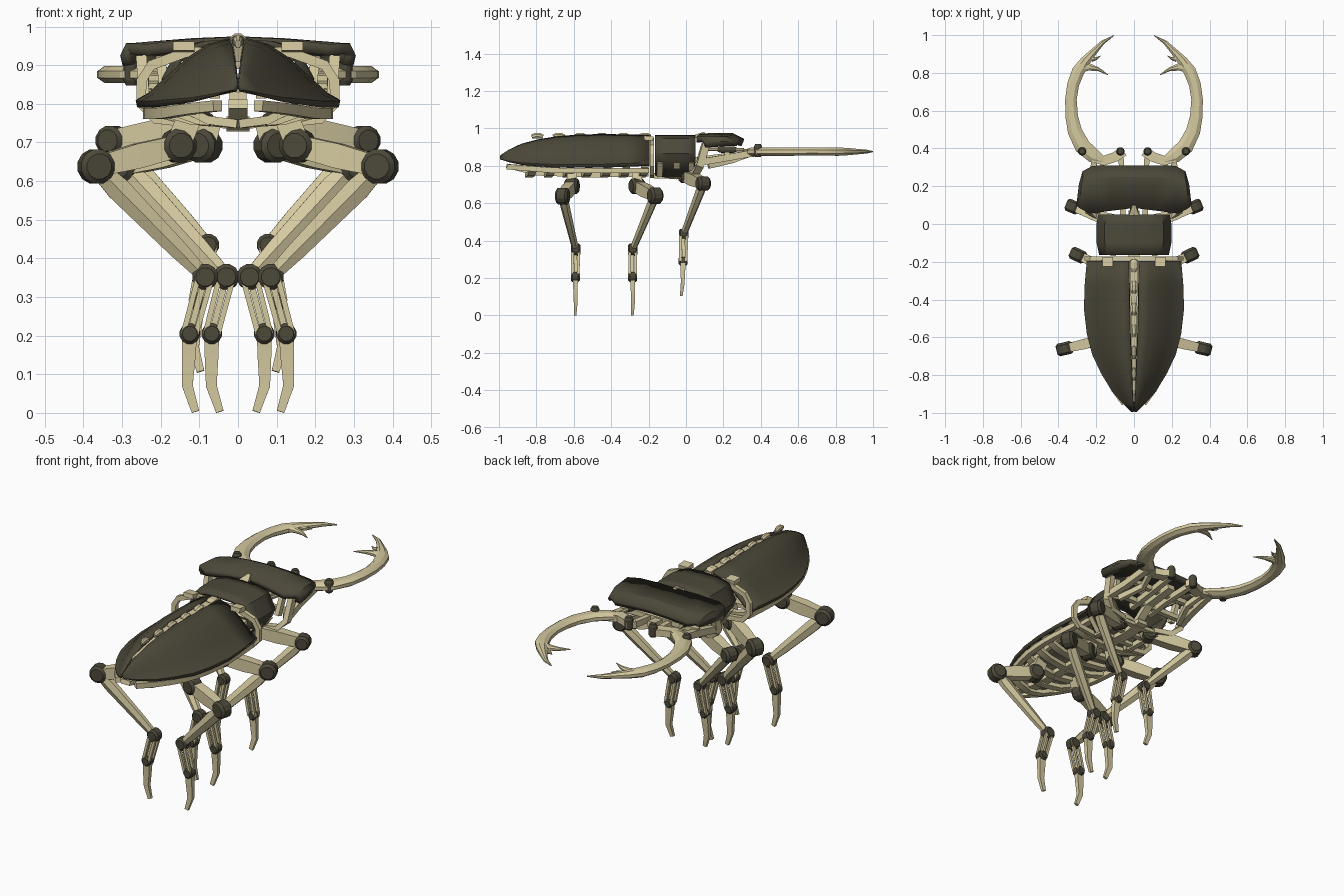
import bpy, bmesh, math
from mathutils import Vector as V

if "Cube" in bpy.data.objects:
    bpy.data.objects.remove(bpy.data.objects["Cube"])


def material(name, rgb):
    m = bpy.data.materials.new(name)
    m.diffuse_color = (*rgb, 1)
    m.use_nodes = True
    m.node_tree.nodes["Principled BSDF"].inputs["Base Color"].default_value = m.diffuse_color
    return m


BONE = material("bone", (0.66, 0.585, 0.35))
DARK = material("dark_shell", (0.072, 0.065, 0.042))


def finish(name, bm, mat, mirror=True, thick=0, angle=25):
    me = bpy.data.meshes.new(name)
    bm.to_mesh(me)
    bm.free()
    ob = bpy.data.objects.new(name, me)
    bpy.context.collection.objects.link(ob)
    me.materials.append(mat)
    if mirror:
        ob.modifiers.new("mirror", 'MIRROR')
    if thick:
        s = ob.modifiers.new("solid", 'SOLIDIFY')
        s.thickness, s.offset = thick, -1
    bpy.ops.object.select_all(action='DESELECT')
    ob.select_set(True)
    bpy.context.view_layer.objects.active = ob
    bpy.ops.object.shade_smooth_by_angle(angle=math.radians(angle))
    return ob


def tube(name, pts, mat=BONE, n=4, ref='z', mirror=True):
    """Loft along points (x, y, z, half width, half height)."""
    up = V((0, 0, 1)) if ref == 'z' else V((0, 1, 0))
    k = 1.414 if n == 4 else 1
    bm = bmesh.new()
    P = [V(p[:3]) for p in pts]
    rings = []
    for i, p in enumerate(pts):
        t = (P[min(i + 1, len(P) - 1)] - P[max(i - 1, 0)]).normalized()
        side = t.cross(up).normalized()
        top = side.cross(t)
        rings.append([bm.verts.new(P[i] + side * p[3] * k * math.cos(a) + top * p[4] * k * math.sin(a))
                      for a in [2 * math.pi * (j + .5) / n for j in range(n)]])
    for a, b in zip(rings, rings[1:]):
        for j in range(n):
            bm.faces.new((a[j], a[(j + 1) % n], b[(j + 1) % n], b[j]))
    bm.faces.new(rings[0])
    bm.faces.new(rings[-1])
    bmesh.ops.recalc_face_normals(bm, faces=bm.faces)
    return finish(name, bm, mat, mirror)


def bar(name, pts, w, h=None, **kw):
    return tube(name, [(*p, w, h or w) for p in pts], **kw)


def knuckle(name, c, axis, r, half, mat=DARK):
    """Chamfered dark joint drum."""
    ax, c = V(axis).normalized(), V(c)
    steps = [(-1, .72), (-.65, 1), (.65, 1), (1, .72)]
    return tube(name, [(*(c + ax * half * s), r * q, r * q) for s, q in steps], mat, n=12,
                ref='y' if abs(ax.z) > .8 else 'z')


def shell(name, rows, thick, mat=DARK, angle=25):
    """Open grid surface, facing up, given thickness and mirrored."""
    bm = bmesh.new()
    g = [[bm.verts.new(p) for p in r] for r in rows]
    for a, b in zip(g, g[1:]):
        for j in range(len(a) - 1):
            bm.faces.new((a[j], a[j + 1], b[j + 1], b[j]))
    bmesh.ops.recalc_face_normals(bm, faces=bm.faces)
    if sum(f.normal.z * f.calc_area() for f in bm.faces) < 0:
        bmesh.ops.reverse_faces(bm, faces=bm.faces)
    return finish(name, bm, mat, True, thick, angle)


# Wing shells: stations (y, inner x, outer x, top z, bottom z)
stations = [(-.195, .028, .25, .965, .80), (-.32, .026, .261, .968, .795), (-.45, .024, .265, .97, .79),
            (-.58, .021, .25, .967, .79), (-.69, .017, .222, .958, .79), (-.79, .013, .175, .942, .797),
            (-.88, .01, .12, .918, .805), (-.95, .006, .06, .885, .82), (-.995, .003, .015, .855, .835)]
arc = [(0, 1), (.22, .92), (.45, .72), (.68, .44), (.87, .2), (1, .1), (.98, 0)]
shell("wing_shell", [[(xi + (xo - xi) * u, y, zb + (zt - zb) * v) for u, v in arc]
                     for y, xi, xo, zt, zb in stations], .014, angle=30)

# Abdomen frame: rails, ribs, keel
def width(y):
    for a, b in zip(stations, stations[1:]):
        if b[0] <= y <= a[0]:
            return a[2] + (b[2] - a[2]) * (a[0] - y) / (a[0] - b[0])
    return .02


ys = [-.2 - .075 * i for i in range(11)]
bar("abdomen_rail", [(width(y) * .88, y, .775 + .02 * max(0, -.7 - y) / .25) for y in ys], .014)
bar("abdomen_keel", [(0, -.2, .755), (0, -.5, .75), (0, -.8, .76), (0, -.96, .8)], .025, .012, mirror=False)
for i in range(7):
    y = -.24 - .1 * i
    w = width(y) * .93
    bar("abdomen_rib", [(0, y, .748), (w * .55, y + .012, .757), (w * .88, y + .02, .778), (w, y + .02, .80)],
        .011, .02, ref='y')

# Dorsal spine with beads
tube("dorsal_spine", [(0, -.19, .95, .02, .012), (0, -.6, .95, .014, .012), (0, -.9, .90, .006, .01)], mirror=False)
for i in range(6):
    y, s = -.22 - .115 * i, .024 - .0022 * i
    tube("spine_bead", [(0, y + .03, .955, s * .6, .012), (0, y + .012, .962, s, .016),
                        (0, y - .012, .962, s, .016), (0, y - .03, .955, s * .6, .012)], n=8, mirror=False)

# Hoop between thorax and wing shells
bar("waist_hoop", [(0, -.182, .93), (.13, -.182, .935), (.225, -.182, .90), (.25, -.182, .86), (.25, -.182, .80),
                   (.215, -.182, .762), (.09, -.182, .748)], .013, .011, ref='y')
bar("waist_bracket", [(.14, -.175, .945), (.14, -.225, .95)], .028, .012)

# Thorax shell and its underside frame
prof = [(0, .966), (.09, .963), (.155, .945), (.198, .865), (.185, .83), (.125, .735)]
shell("thorax_shell", [[(x * k, y, z) for x, z in prof] for y, k in
                       [(-.165, .93), (-.1, 1), (.0, 1), (.05, .96)]], .016)
bar("sternum", [(0, -.19, .75), (0, -.05, .74), (0, .07, .755)], .03, .012, mirror=False)
for y in (-.14, -.05, .03):
    bar("thorax_rib", [(0, y, .745), (.12, y, .75), (.17, y, .82)], .01, .014, ref='y')
bar("thorax_rail", [(.11, -.17, .745), (.115, .04, .745)], .014)

# Head plate
shell("head_plate", [
    [(0, .085, .974), (0, .25, .975), (0, .31, .945)],
    [(.12, .07, .968), (.12, .25, .97), (.125, .31, .94)],
    [(.235, .055, .955), (.22, .24, .962), (.22, .308, .932)],
    [(.29, .085, .957), (.278, .21, .957), (.262, .285, .935)],
    [(.305, .1, .925), (.292, .21, .93), (.272, .28, .92)],
    [(.298, .105, .897), (.288, .21, .905), (.268, .27, .905)]], .03)

# Head underframe
tube("neck_wedge", [(0, .03, .95, .035, .01), (0, .1, .975, .008, .008)], mirror=False)
bar("neck_bar", [(0, .03, .77), (0, .12, .84), (0, .3, .86)], .022, .014, mirror=False)
bar("head_strut", [(.25, .11, .92), (.24, .075, .80), (.2, .05, .762), (.1, .03, .755)], .014, .02, ref='y')
bar("head_back_post", [(.2, .1, .92), (.19, .07, .82)], .012, .016, ref='y')
bar("jaw_arm_inner", [(.06, .05, .83), (.06, .2, .85), (.07, .375, .865)], .014, .016)
bar("jaw_arm_outer", [(.24, .08, .82), (.22, .2, .84), (.21, .36, .868)], .016, .018)
for y, z in ((.1, .84), (.22, .86)):
    bar("head_crossbar", [(0, y, z), (.23, y, z)], .013)
bar("head_piston", [(.13, .08, .89), (.17, .31, .885)], .01, n=8)
knuckle("piston_sleeve", (.155, .22, .887), (.04, .23, 0), .018, .05)
bar("jaw_prop", [(.2, .12, .80), (.15, .25, .83), (.17, .33, .86)], .012, .015)

# Jaws: base, curved pincer, tooth, pivots
bar("jaw_base", [(.055, .385, .872), (.1, .355, .872), (.16, .335, .872), (.215, .355, .872)], .026, .018)
jaw = [(.16, .335, .02), (.215, .362, .042), (.272, .41, .046), (.313, .49, .041), (.33, .57, .036),
       (.334, .66, .033), (.322, .74, .034), (.295, .81, .036), (.258, .862, .029), (.215, .91, .02),
       (.165, .962, .012), (.106, .998, .002)]
tube("jaw", [(x, y, .876, w, .024 * min(1, w / .036) ** .7) for x, y, w in jaw], n=8)
tube("jaw_tooth", [(.29, .825, .876, .03, .018), (.24, .832, .876, .022, .015), (.19, .82, .876, .011, .01),
                   (.138, .79, .876, .002, .002)], n=8)
tube("jaw_spur", [(.222, .875, .876, .018, .013), (.2, .875, .876, .008, .008), (.178, .89, .876, .002, .002)], n=8)
for x, y in ((.072, .385), (.275, .385)):
    knuckle("jaw_pivot", (x, y, .882), (0, 0, 1), .022, .034)

# Legs: hip, knee, ankle, wrist, toe bend, foot
legs = {
    "front": [(.1, .0, .745), (.325, .092, .705), (.077, -.012, .435), (.105, -.015, .29), (.115, -.018, .17), (.097, -.025, .107)],
    "middle": [(.09, -.262, .692), (.297, -.165, .64), (.03, -.285, .352), (.068, -.285, .205), (.069, -.283, .07), (.047, -.287, .003)],
    "rear": [(.155, -.61, .692), (.367, -.66, .638), (.085, -.59, .352), (.125, -.592, .205), (.131, -.59, .07), (.11, -.593, .003)],
}
for n, pts in legs.items():
    hip, knee, ankle, wrist, bend, foot = [V(p) for p in pts]
    s = .85 if n == "front" else 1
    f = knee - hip
    axis = V((-f.y, f.x, 0))
    bar(n + "_coxa", [(hip.x * .8, hip.y, .77), hip], .032, .026, ref='y')
    knuckle(n + "_hip", hip, axis, .045 * s, .036)
    tube(n + "_femur", [(*hip, .024, .028), (*hip.lerp(knee, .5), .027, .032), (*knee, .022, .026)])
    knuckle(n + "_knee", knee, axis, .046 * s, .034)
    tube(n + "_tibia", [(*knee, .026 * s, .026), (*knee.lerp(ankle, .2), .036 * s, .025),
                        (*knee.lerp(ankle, .75), .028 * s, .02), (*ankle, .02 * s, .018)], n=6, ref='y')
    knuckle(n + "_ankle", ankle, (0, 1, 0), .034 * s, .026)
    for dx in (-.018, .018):
        for dy in (-.017, .017):
            o = V((dx, dy, 0))
            bar(n + "_shin_rod", [ankle + o, wrist + o * .9], .007, ref='y')
    bar(n + "_shin_core", [ankle, wrist], .008, ref='y')
    knuckle(n + "_wrist", wrist, (0, 1, 0), .027 * s, .024)
    tube(n + "_claw", [(*wrist, .019, .014), (*wrist.lerp(bend, .4), .018, .012), (*bend, .014, .01),
                       (*foot, .01, .007)], ref='y')
